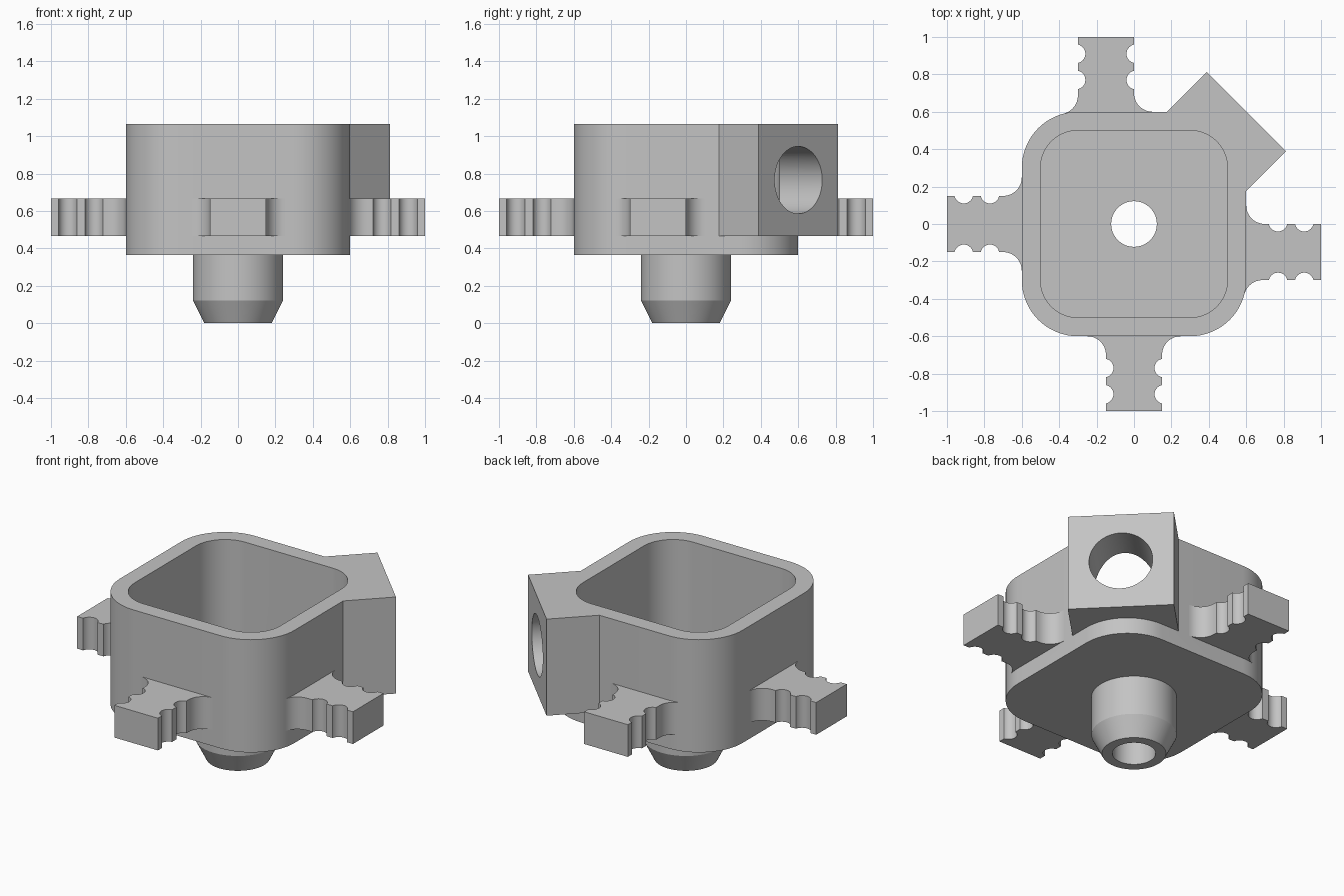
import bpy, bmesh
from math import sin, cos, pi, sqrt, asin, acos, radians
from mathutils import Matrix

cube = bpy.data.objects.get("Cube")
if cube:
    bpy.data.objects.remove(cube)

FLOOR, BASE, TOP = 0.465, 0.365, 1.065   # cavity floor, body underside, rim

grey = bpy.data.materials.new("plain grey")
grey.use_nodes = True
grey.diffuse_color = (0.55, 0.55, 0.55, 1)
grey.node_tree.nodes["Principled BSDF"].inputs["Base Color"].default_value = grey.diffuse_color


def make(name, verts, faces):
    mesh = bpy.data.meshes.new(name)
    mesh.from_pydata(verts, [], faces)
    bm = bmesh.new()
    bm.from_mesh(mesh)
    bmesh.ops.recalc_face_normals(bm, faces=bm.faces)
    bm.to_mesh(mesh)
    bm.free()
    mesh.materials.append(grey)
    obj = bpy.data.objects.new(name, mesh)
    bpy.context.collection.objects.link(obj)
    return obj


def prism(name, outline, z0, z1):
    n = len(outline)
    verts = [(x, y, z) for z in (z0, z1) for x, y in outline]
    faces = [tuple(range(n))[::-1], tuple(range(n, 2 * n))]
    faces += [(i, (i + 1) % n, n + (i + 1) % n, n + i) for i in range(n)]
    return make(name, verts, faces)


def arc(cx, cy, r, a, b, steps):
    return [(cx + r * cos(a + (b - a) * i / steps), cy + r * sin(a + (b - a) * i / steps))
            for i in range(steps + 1)]


def rounded_square(half, r):
    c = half - r
    pts = []
    for k, (sx, sy) in enumerate([(1, 1), (-1, 1), (-1, -1), (1, -1)]):
        pts += arc(c * sx, c * sy, r, k * pi / 2, (k + 1) * pi / 2, 16)
    return pts


def circle(r, n=64):
    return arc(0, 0, r, 0, 2 * pi, n)[:-1]


def combine(target, tool, operation):
    tool.hide_render = True
    mod = target.modifiers.new(tool.name, "BOOLEAN")
    mod.object, mod.operation, mod.solver = tool, operation, "EXACT"
    bpy.context.view_layer.objects.active = target
    bpy.ops.object.modifier_apply(modifier=mod.name)
    bpy.data.objects.remove(tool)


# Cup body with the diagonal port block, then hollowed and drilled
body = prism("cup_body", rounded_square(0.6, 0.3), BASE, TOP)
block = prism("port_block", [(0.3, -0.3), (0.85, -0.3), (0.85, 0.3), (0.3, 0.3)], FLOOR, TOP)
diagonal = Matrix.Rotation(pi / 4, 4, "Z")
block.data.transform(diagonal)
combine(body, block, "UNION")
combine(body, prism("cavity_cutter", rounded_square(0.5, 0.2), FLOOR, 1.3), "DIFFERENCE")
combine(body, prism("drain_cutter", circle(0.122), 0.2, 0.6), "DIFFERENCE")
port = prism("port_cutter", circle(0.18), 0.3, 1.0)
port.data.transform(diagonal @ Matrix.Translation((0, 0, 0.765)) @ Matrix.Rotation(pi / 2, 4, "Y"))
combine(body, port, "DIFFERENCE")

# Tapered hollow spigot under the cup
profile = [(0.122, BASE), (0.122, 0), (0.18, 0), (0.24, 0.12), (0.24, BASE)]
N, P = 64, len(profile)
verts = [(r * cos(2 * pi * i / N), r * sin(2 * pi * i / N), z) for i in range(N) for r, z in profile]
faces = [(i * P + j, (i + 1) % N * P + j, (i + 1) % N * P + (j + 1) % P, i * P + (j + 1) % P)
         for i in range(N) for j in range(P)]
spigot = make("spigot", verts, faces)


# One notched edge of an arm, from tip to filleted root
def arm_edge(d):
    pts = [(1.0, d)]
    a = asin(0.2)
    for c in (0.91, 0.77):
        pts += arc(c, d + 0.01, 0.05, -a, a - pi, 14)
    k = max(0, d - 0.2)               # how far the fillet reaches past the flat wall
    u = 0.3 + sqrt(0.16 - k * k)
    pts += arc(u, d + 0.1, 0.1, -pi / 2, -pi / 2 - acos(k / 0.4), 14)
    return pts + [(0.55, pts[-1][1])]


# Four arms, two of them set off centre
arms = []
for i, (name, lo, hi) in enumerate([("left_arm", -0.3, 0), ("back_arm", 0, 0.3),
                                    ("right_arm", -0.15, 0.15), ("front_arm", -0.15, 0.15)]):
    outline = arm_edge(hi) + [(u, -v) for u, v in reversed(arm_edge(-lo))]
    arm = prism(name, outline, FLOOR, 0.665)
    arm.data.transform(Matrix.Rotation(i * pi / 2, 4, "Z"))
    arms.append(arm)

# Smooth the curved walls, keep edges crisp
bpy.ops.object.select_all(action="DESELECT")
for obj in [body, spigot] + arms:
    obj.select_set(True)
bpy.context.view_layer.objects.active = body
bpy.ops.object.shade_smooth_by_angle(angle=radians(25))
